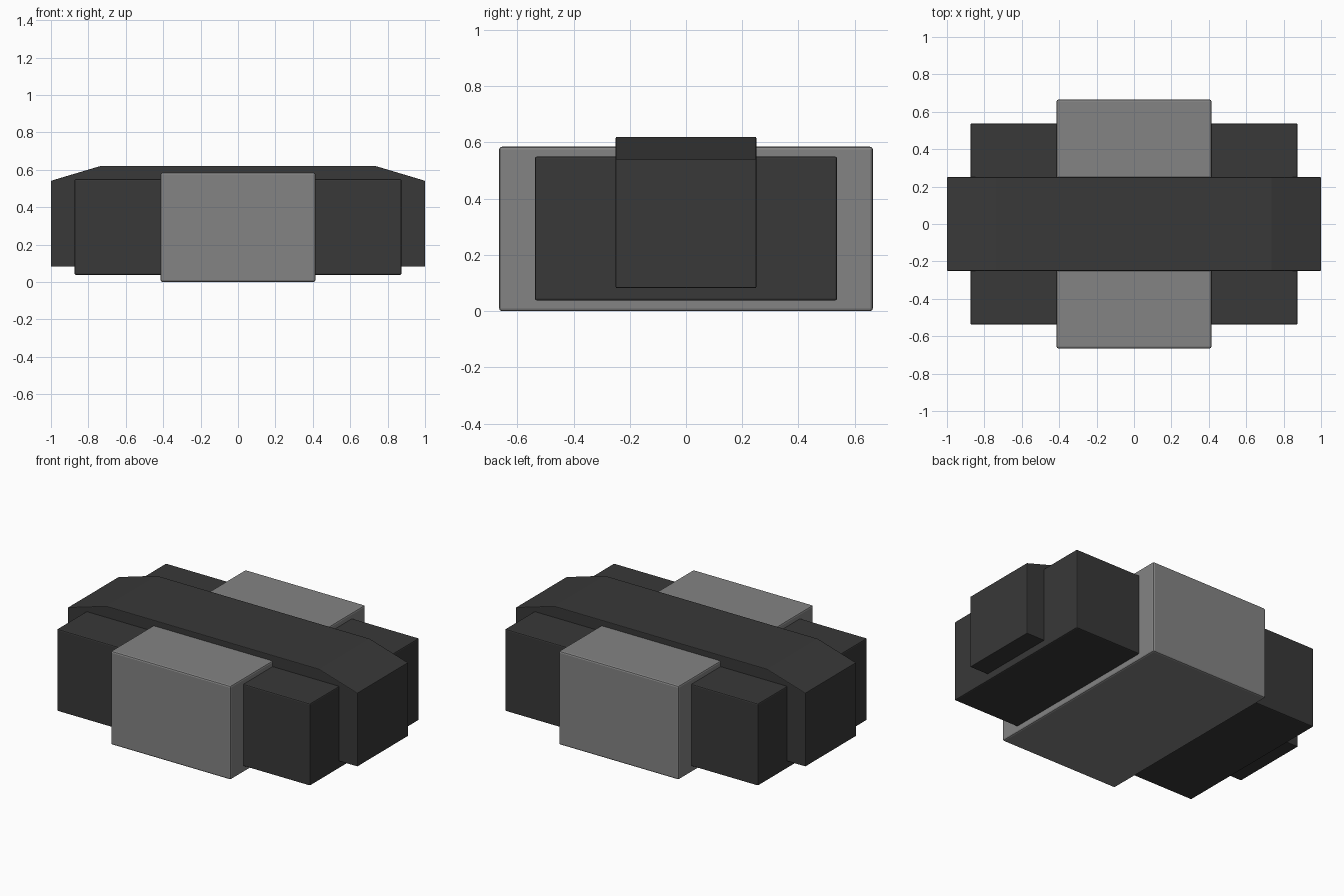
import bpy

if "Cube" in bpy.data.objects:
    bpy.data.objects.remove(bpy.data.objects["Cube"])


def material(name, v):
    m = bpy.data.materials.new(name)
    m.diffuse_color = (v, v, v, 1)
    m.use_nodes = True
    m.node_tree.nodes["Principled BSDF"].inputs["Base Color"].default_value = m.diffuse_color
    return m


dark = material("dark_casing", 0.04)
grey = material("grey_casing", 0.23)


def prism(name, profile, half_y, bevel, mat):
    """Extrude an x-z profile symmetrically along y and soften its edges."""
    n = len(profile)
    verts = [(x, y, z) for y in (-half_y, half_y) for x, z in profile]
    faces = [tuple(range(n)), tuple(range(2 * n - 1, n - 1, -1))]
    faces += [(i, i + n, (i + 1) % n + n, (i + 1) % n) for i in range(n)]
    mesh = bpy.data.meshes.new(name)
    mesh.from_pydata(verts, [], faces)
    mesh.materials.append(mat)
    obj = bpy.data.objects.new(name, mesh)
    bpy.context.collection.objects.link(obj)
    mod = obj.modifiers.new("edge_bevel", 'BEVEL')
    mod.width = bevel
    mod.segments = 2
    mod.limit_method = 'ANGLE'
    mod.angle_limit = 0.6
    return obj


def rect(x, z0, z1):
    return [(-x, z0), (x, z0), (x, z1), (-x, z1)]


# Grey block across the middle
prism("centre_block", rect(0.414, 0.0, 0.585), 0.665, 0.01, grey)

# Wide dark body
prism("main_body", rect(0.874, 0.038, 0.55), 0.538, 0.007, dark)

# Long beam with sloped top ends
prism("long_beam", [(-1, 0.082), (1, 0.082), (1, 0.541), (0.735, 0.62),
                    (-0.735, 0.62), (-1, 0.541)], 0.25, 0.004, dark)
